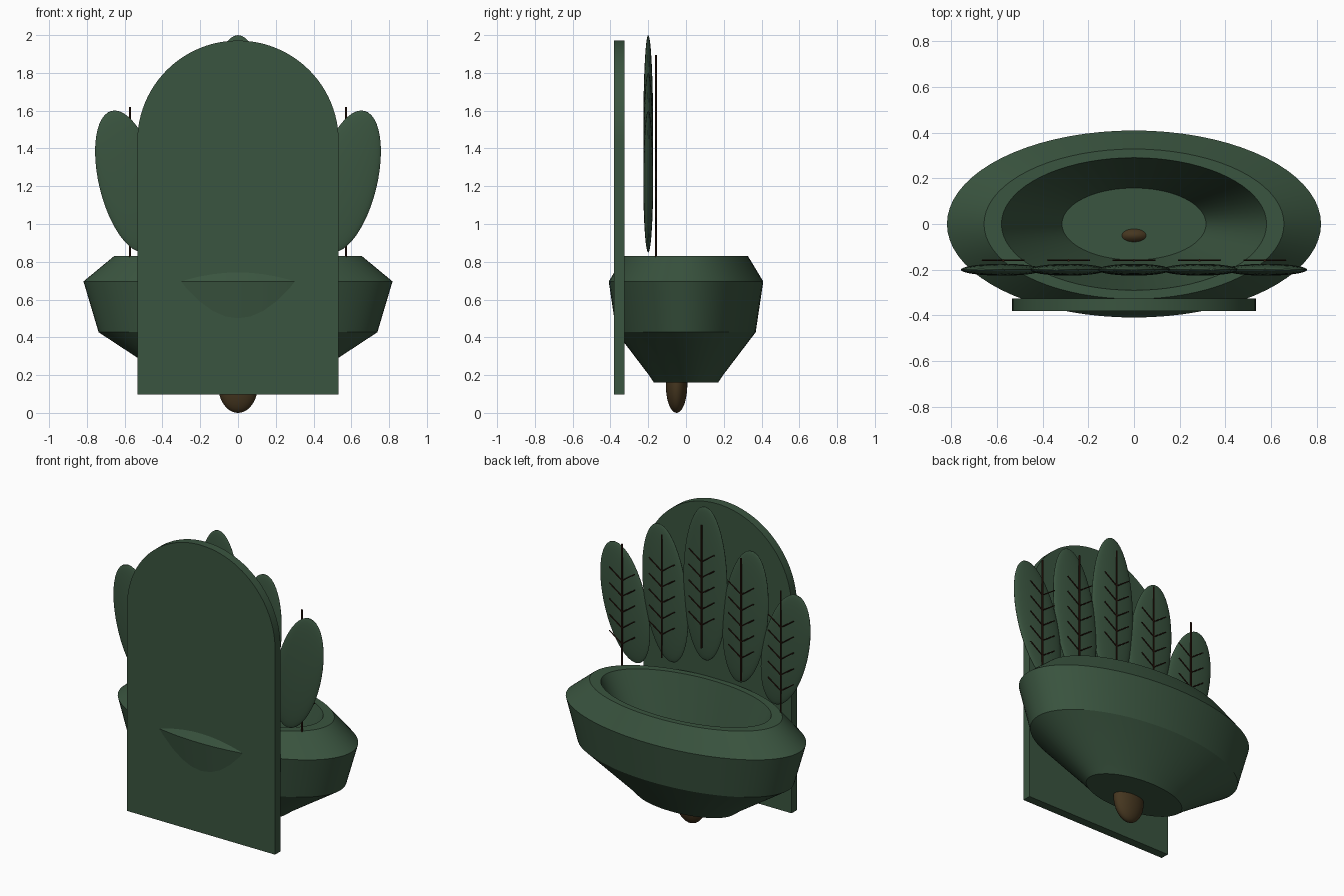
import bpy
import bmesh
from math import pi, cos, sin
from mathutils import Matrix, Vector

default = bpy.data.objects.get("Cube")
if default:
    bpy.data.objects.remove(default)


def material(name, rgb):
    m = bpy.data.materials.new(name)
    m.use_nodes = True
    color = (*rgb, 1)
    m.diffuse_color = color
    m.node_tree.nodes["Principled BSDF"].inputs["Base Color"].default_value = color
    return m


GREEN = material("dark green", (0.042, 0.089, 0.05))
BARK = material("dark bark", (0.032, 0.01, 0.005))
BROWN = material("brown", (0.06, 0.037, 0.014))


def finish(name, bm, mat):
    bmesh.ops.recalc_face_normals(bm, faces=bm.faces)
    mesh = bpy.data.meshes.new(name)
    bm.to_mesh(mesh)
    bm.free()
    mesh.materials.append(mat)
    obj = bpy.data.objects.new(name, mesh)
    bpy.context.collection.objects.link(obj)
    bpy.ops.object.select_all(action='DESELECT')
    obj.select_set(True)
    bpy.context.view_layer.objects.active = obj
    bpy.ops.object.shade_smooth_by_angle(angle=pi / 7)


def ellipsoid(name, center, radii, mat, tilt=0):
    bm = bmesh.new()
    place = (Matrix.Translation(center) @ Matrix.Rotation(tilt, 4, 'Y')
             @ Matrix.Diagonal((*radii, 1)))
    bmesh.ops.create_uvsphere(bm, u_segments=40, v_segments=24, radius=1, matrix=place)
    finish(name, bm, mat)


def add_rod(bm, start, end, radius):
    start, end = Vector(start), Vector(end)
    axis = end - start
    place = (Matrix.Translation((start + end) / 2)
             @ axis.to_track_quat('Z', 'Y').to_matrix().to_4x4())
    bmesh.ops.create_cone(bm, cap_ends=True, segments=8, radius1=radius,
                          radius2=radius, depth=axis.length, matrix=place)


# Arched back panel
HALF, SPRING = 0.533, 1.438
outline = [(HALF, 0.098)]
outline += [(HALF * cos(pi * i / 48), SPRING + HALF * sin(pi * i / 48)) for i in range(49)]
outline.append((-HALF, 0.098))
bm = bmesh.new()
panel = bm.faces.new([bm.verts.new((x, -0.38, z)) for x, z in outline])
extruded = bmesh.ops.extrude_face_region(bm, geom=[panel], use_keep_orig=True)
moved = [v for v in extruded["geom"] if isinstance(v, bmesh.types.BMVert)]
bmesh.ops.translate(bm, verts=moved, vec=(0, 0.055, 0))
finish("back_panel", bm, GREEN)

# Oval basin: outer wall, flat rim, then the inner wall and floor
profile = [(0.34, 0.16), (0.4, 0.205), (0.738, 0.427), (0.818, 0.696),
           (0.656, 0.83), (0.58, 0.83), (0.315, 0.28)]
SIDES = 72
bm = bmesh.new()
rings = []
for r, z in profile:
    rings.append([bm.verts.new((r * cos(2 * pi * i / SIDES),
                                r * sin(2 * pi * i / SIDES) / 2, z))
                  for i in range(SIDES)])
for low, high in zip(rings, rings[1:]):
    for i in range(SIDES):
        j = (i + 1) % SIDES
        bm.faces.new((low[i], low[j], high[j], high[i]))
bm.faces.new(rings[0])
bm.faces.new(rings[-1])
finish("basin", bm, GREEN)

# Rounded drain knob under the basin
ellipsoid("drain_knob", (0, -0.05, 0.15), (0.106, 0.057, 0.15), BROWN)

# Fan of five leaves, each with an upright stem and paired veins
for step in range(-2, 3):
    x = step * 0.286
    z = 1.5 - 0.1375 * abs(step)
    ellipsoid(f"leaf_{step + 3}", (step * 0.289, -0.2, z),
              (0.158, 0.026, 0.5 - 0.0575 * abs(step)), GREEN, 0.12 * step)
    bm = bmesh.new()
    add_rod(bm, (x, -0.159, z - 0.405), (x, -0.159, z + 0.395), 0.0055)
    for k in range(5):
        base = z - 0.255 + 0.103 * k
        for side in (-1, 1):
            add_rod(bm, (x, -0.158, base), (x + side * 0.092, -0.158, base + 0.065), 0.0035)
    finish(f"leaf_stem_{step + 3}", bm, BARK)
